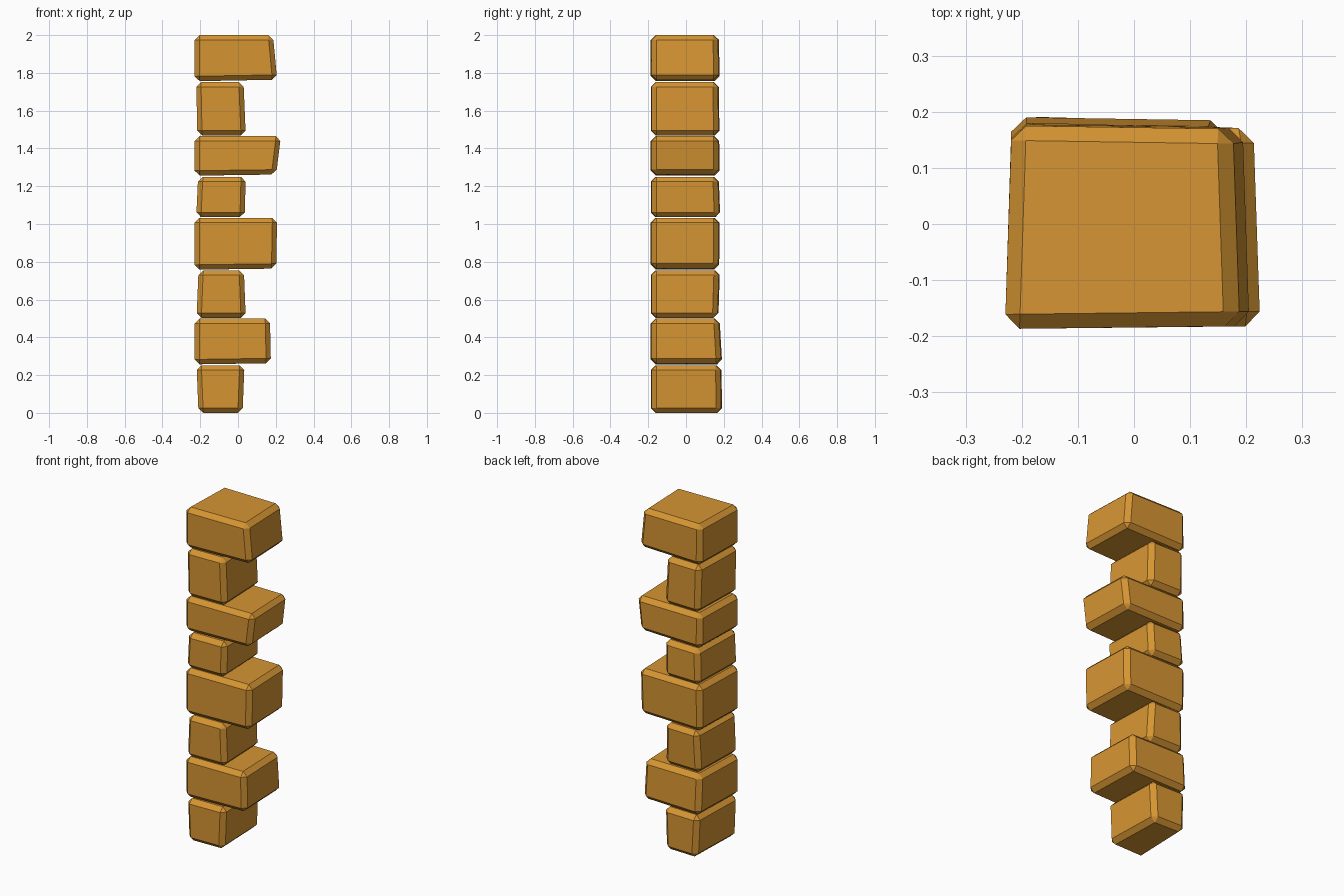
import bpy
import bmesh

cube = bpy.data.objects.get("Cube")
if cube:
    bpy.data.objects.remove(cube, do_unlink=True)

# Ochre stone colour
stone = bpy.data.materials.new("ochre_stone")
stone.use_nodes = True
colour = (0.67, 0.30, 0.033, 1)
stone.diffuse_color = colour
stone.node_tree.nodes["Principled BSDF"].inputs["Base Color"].default_value = colour


def corner_stone(name, z, left, right, back, drop=0.0):
    """Slightly crooked block; each pair is (bottom, top)."""
    bm = bmesh.new()
    bmesh.ops.create_cube(bm, size=2)
    for v in bm.verts:
        top, rear, east = v.co.z > 0, v.co.y > 0, v.co.x > 0
        x = right[top] if east else left[top]
        if rear:
            x += -0.012 if east else 0.012
        y = back[top] if rear else -0.187
        if rear and east:
            y -= 0.006
        if east and not rear:
            y += 0.005
        v.co = (x, y, z[top] + (drop if east and not top else 0))
    # Chipped, single-step edges
    bmesh.ops.bevel(bm, geom=bm.edges[:], offset=0.026, segments=1,
                    affect='EDGES', profile=0.5)
    bmesh.ops.recalc_face_normals(bm, faces=bm.faces[:])
    mesh = bpy.data.meshes.new(name)
    bm.to_mesh(mesh)
    bm.free()
    mesh.materials.append(stone)
    obj = bpy.data.objects.new(name, mesh)
    bpy.context.collection.objects.link(obj)


# Alternating short and long stones, from the ground up
corner_stone("short_stone_1", (0, 0.252), (-0.21, -0.22), (0.025, 0.035), (0.192, 0.188))
corner_stone("long_stone_1", (0.257, 0.5), (-0.23, -0.23), (0.175, 0.17), (0.192, 0.178), 0.006)
corner_stone("short_stone_2", (0.503, 0.755), (-0.22, -0.21), (0.042, 0.032), (0.172, 0.18))
corner_stone("long_stone_2", (0.758, 1.033), (-0.23, -0.23), (0.203, 0.208), (0.176, 0.178), 0.006)
corner_stone("short_stone_3", (1.036, 1.25), (-0.222, -0.212), (0.036, 0.042), (0.182, 0.174))
corner_stone("long_stone_3", (1.256, 1.465), (-0.23, -0.23), (0.203, 0.228), (0.178, 0.176), 0.006)
corner_stone("short_stone_4", (1.468, 1.752), (-0.216, -0.222), (0.042, 0.03), (0.178, 0.174))
corner_stone("long_stone_4", (1.756, 2.0), (-0.23, -0.23), (0.208, 0.186), (0.178, 0.175), 0.008)
